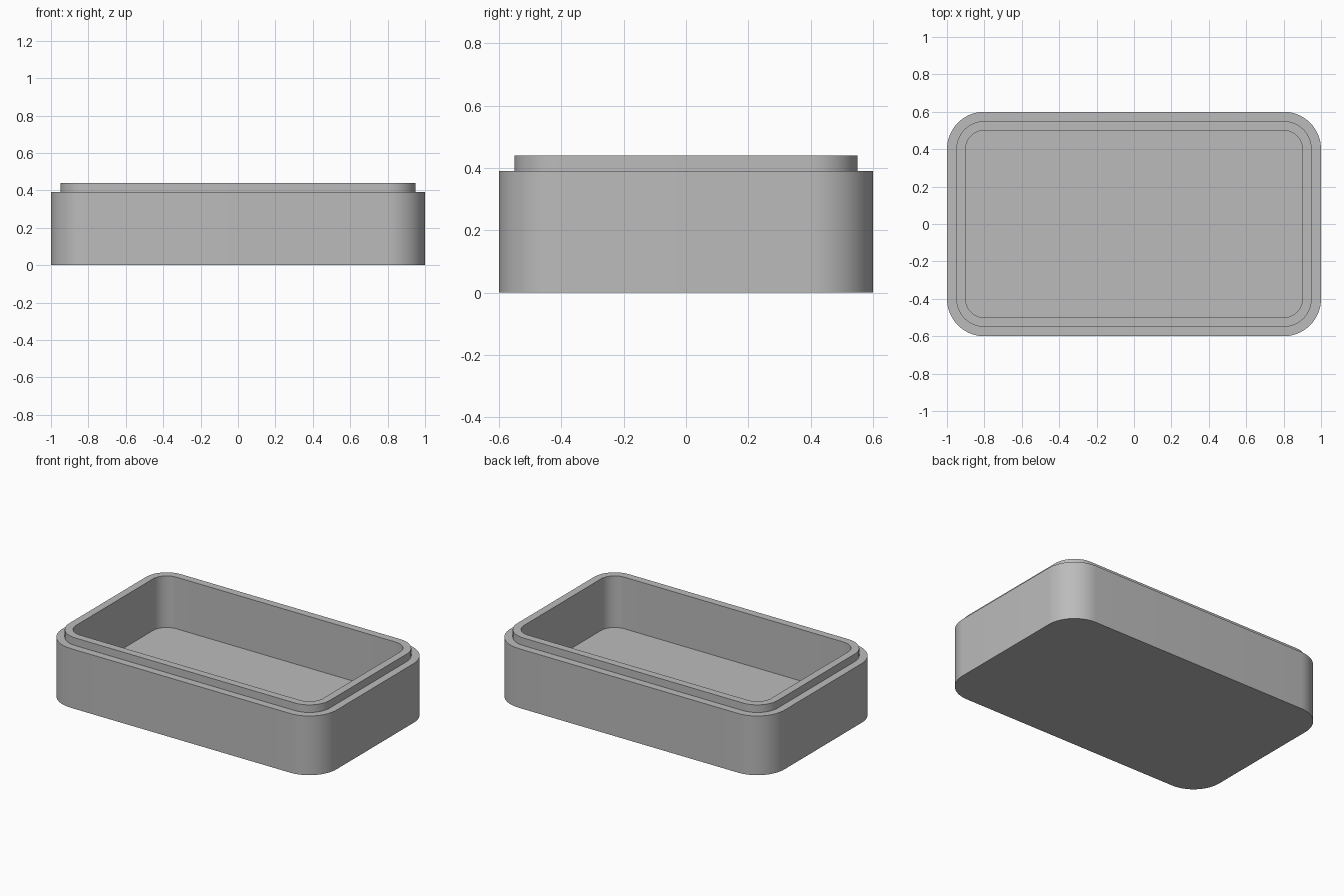
import bpy
import bmesh
import math

cube = bpy.data.objects.get("Cube")
if cube:
    bpy.data.objects.remove(cube, do_unlink=True)

# Material
GREY = (0.5, 0.5, 0.5, 1.0)
mat = bpy.data.materials.new("plain_grey")
mat.use_nodes = True
mat.diffuse_color = GREY
mat.node_tree.nodes["Principled BSDF"].inputs["Base Color"].default_value = GREY

# All outlines share the same corner centres and differ only in radius
CORNER_X, CORNER_Y, SEGMENTS = 0.8, 0.4, 16
OUTER, LIP, INNER = 0.2, 0.15, 0.1
FLOOR, SHOULDER, TOP = 0.1, 0.39, 0.44


def rounded_ring(bm, radius, z):
    """Add a closed rounded rectangle of vertices, counter-clockwise."""
    ring = []
    for quarter, (sx, sy) in enumerate([(1, 1), (-1, 1), (-1, -1), (1, -1)]):
        for i in range(SEGMENTS + 1):
            a = (quarter + i / SEGMENTS) * math.pi / 2
            ring.append(bm.verts.new((sx * CORNER_X + radius * math.cos(a),
                                      sy * CORNER_Y + radius * math.sin(a), z)))
    return ring


def bridge(bm, low, high):
    n = len(low)
    for i in range(n):
        j = (i + 1) % n
        bm.faces.new((low[i], low[j], high[j], high[i]))


# Tray: outer wall, shoulder, lip, rim, inner wall, floor
bm = bmesh.new()
section = [(OUTER, 0), (OUTER, SHOULDER), (LIP, SHOULDER),
           (LIP, TOP), (INNER, TOP), (INNER, FLOOR)]
rings = [rounded_ring(bm, r, z) for r, z in section]
for low, high in zip(rings, rings[1:]):
    bridge(bm, low, high)
bm.faces.new(rings[0][::-1])   # underside
bm.faces.new(rings[-1])        # inside floor

mesh = bpy.data.meshes.new("box_base")
bm.to_mesh(mesh)
bm.free()
mesh.materials.append(mat)
box = bpy.data.objects.new("box_base", mesh)
bpy.context.collection.objects.link(box)

# Smooth corners, crisp rims
bpy.ops.object.select_all(action="DESELECT")
box.select_set(True)
bpy.context.view_layer.objects.active = box
bpy.ops.object.shade_smooth_by_angle(angle=math.radians(30))
